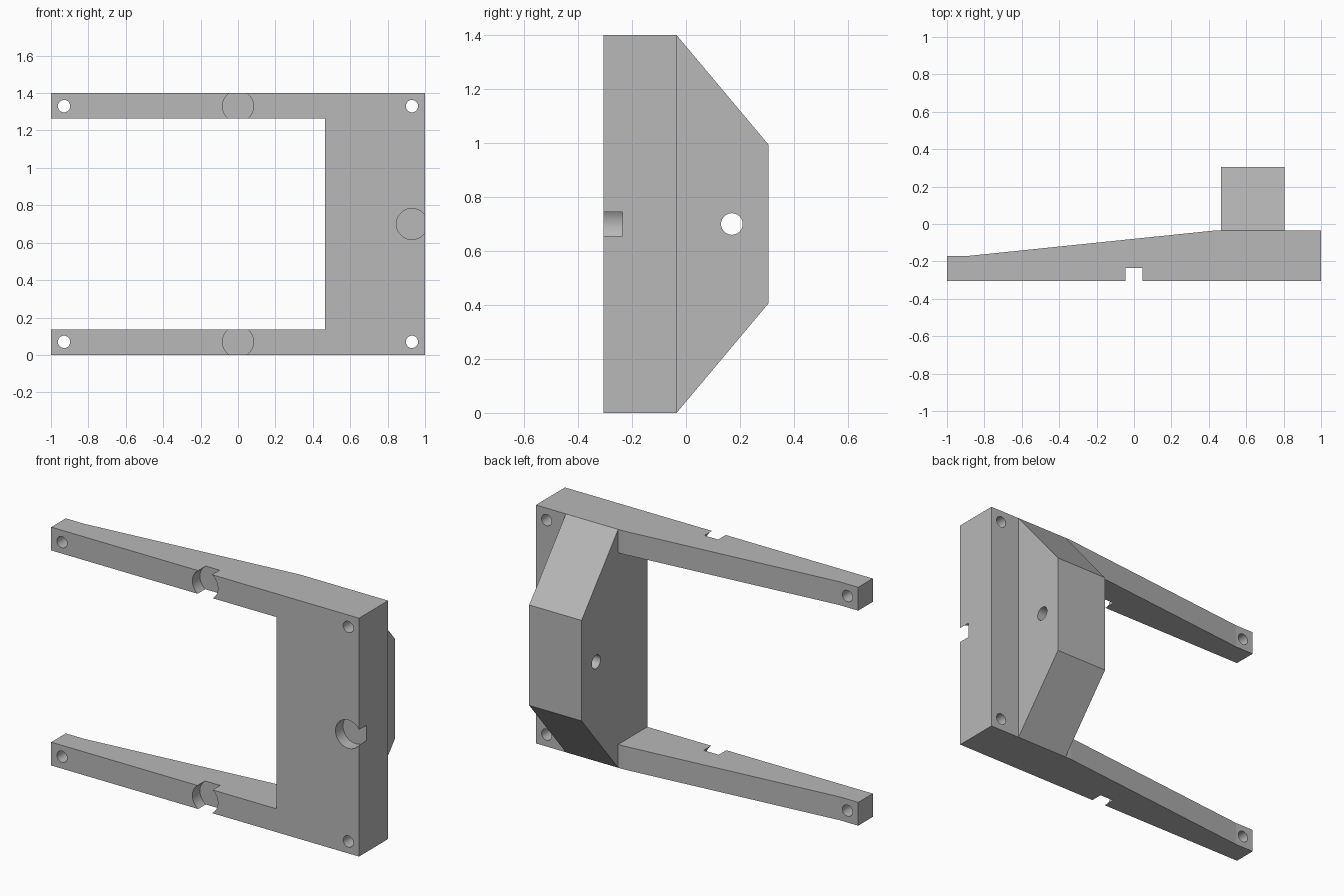
import bpy, bmesh, math
from mathutils import Vector

if "Cube" in bpy.data.objects:
    bpy.data.objects.remove(bpy.data.objects["Cube"], do_unlink=True)

HEIGHT = 1.4
MID = HEIGHT / 2
FRONT, BACK, REAR = -0.305, -0.035, 0.305
INNER, BLOCK_END = 0.465, 0.805
ARM = 0.137
EDGE = 0.07

grey = bpy.data.materials.new("plain grey")
grey.use_nodes = True
colour = (0.48, 0.48, 0.48, 1)
grey.diffuse_color = colour
grey.node_tree.nodes["Principled BSDF"].inputs["Base Color"].default_value = colour


def prism(name, points, direction):
    """Extrude a flat outline along a direction."""
    bm = bmesh.new()
    face = bm.faces.new([bm.verts.new(p) for p in points])
    out = bmesh.ops.extrude_face_region(bm, geom=[face])
    moved = [v for v in out["geom"] if isinstance(v, bmesh.types.BMVert)]
    bmesh.ops.translate(bm, verts=moved, vec=Vector(direction))
    bmesh.ops.recalc_face_normals(bm, faces=bm.faces)
    mesh = bpy.data.meshes.new(name)
    bm.to_mesh(mesh)
    bm.free()
    mesh.materials.append(grey)
    obj = bpy.data.objects.new(name, mesh)
    bpy.context.collection.objects.link(obj)
    return obj


def circle(radius, place, sides=48):
    angles = [2 * math.pi * (i + 0.5) / sides for i in range(sides)]
    return [place(radius * math.cos(a), radius * math.sin(a)) for a in angles]


def bore_y(x, z, radius, start, end):
    ring = circle(radius, lambda a, b: (x + a, start, z + b))
    return prism("bore_cutter", ring, (0, end - start, 0))


def cut(target, cutters):
    """Subtract the cutters and tidy up."""
    bpy.context.view_layer.objects.active = target
    for cutter in cutters:
        cutter.hide_render = True
        mod = target.modifiers.new("cut", "BOOLEAN")
        mod.operation = "DIFFERENCE"
        mod.solver = "EXACT"
        mod.object = cutter
        bpy.ops.object.modifier_apply(modifier=mod.name)
        bpy.data.objects.remove(cutter, do_unlink=True)


# U-shaped frame: tapered outline seen from above, extruded upward
outline = [(-1, FRONT), (1, FRONT), (1, BACK), (0.43, BACK), (-0.88, -0.17), (-1, -0.17)]
frame = prism("frame", [(x, y, 0) for x, y in outline], (0, 0, HEIGHT))

# Opening between the two arms
window = [(-1.2, -1, ARM), (INNER, -1, ARM),
          (INNER, -1, HEIGHT - ARM), (-1.2, -1, HEIGHT - ARM)]
cutters = [prism("window_cutter", window, (0, 2, 0))]

# Corner screw holes and round magnet pockets in the front
for z in (EDGE, HEIGHT - EDGE):
    cutters += [bore_y(x, z, 0.033, -1, 1) for x in (-0.93, 0.93)]
    cutters.append(bore_y(0, z, 0.083, -0.5, -0.235))
cutters.append(bore_y(0.93, MID, 0.083, -0.5, -0.235))
cut(frame, cutters)

# Trapezoid block on the rear with a sideways hole
side = [(BACK, 0), (REAR, 0.405), (REAR, HEIGHT - 0.405), (BACK, HEIGHT)]
block = prism("rear_block", [(INNER, y, z) for y, z in side], (BLOCK_END - INNER, 0, 0))
ring = circle(0.04, lambda a, b: (0, 0.17 + a, MID + b))
cut(block, [prism("cross_hole_cutter", ring, (2, 0, 0))])

# Smooth bores, sharp edges
for obj in (frame, block):
    bpy.ops.object.select_all(action="DESELECT")
    obj.select_set(True)
    bpy.context.view_layer.objects.active = obj
    bpy.ops.object.shade_smooth_by_angle(angle=math.radians(20))
    # Keep the shallow taper creases crisp
    for poly in obj.data.polygons:
        if poly.area > 0.02:
            poly.use_smooth = False
